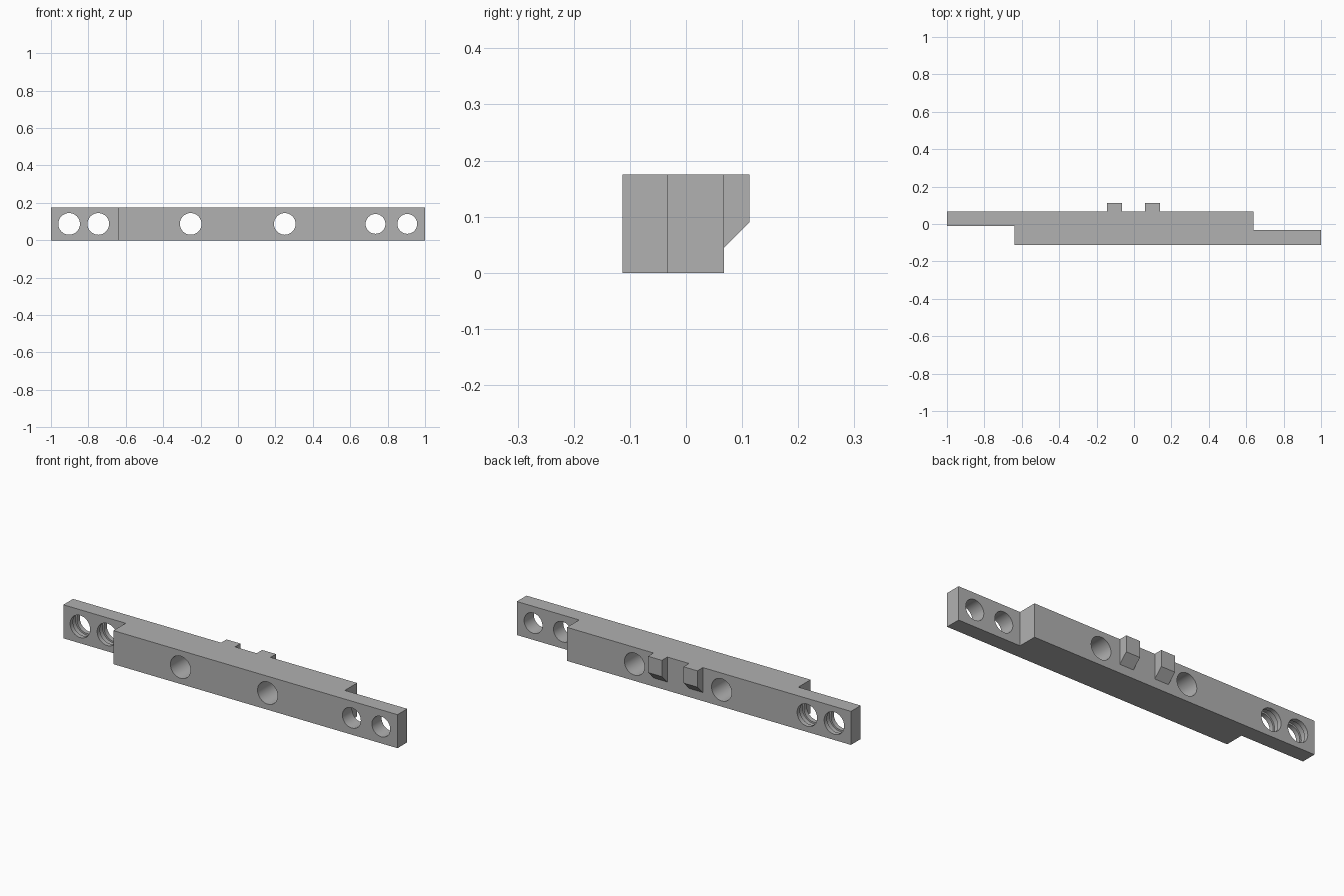
import bpy, bmesh, math
from mathutils import Matrix

if "Cube" in bpy.data.objects:
    bpy.data.objects.remove(bpy.data.objects["Cube"])

HEIGHT = 0.175
MID_Z = HEIGHT / 2
BACK, FRONT, TIP = 0.068, -0.113, 0.113

grey = bpy.data.materials.new("plain grey")
grey.diffuse_color = (0.44, 0.44, 0.44, 1)
grey.use_nodes = True
grey.node_tree.nodes["Principled BSDF"].inputs["Base Color"].default_value = grey.diffuse_color


def prism(name, points, offset):
    """Extrude a closed outline along an offset vector."""
    bm = bmesh.new()
    face = bm.faces.new([bm.verts.new(p) for p in points])
    ext = bmesh.ops.extrude_face_region(bm, geom=[face])
    moved = [v for v in ext["geom"] if isinstance(v, bmesh.types.BMVert)]
    bmesh.ops.translate(bm, verts=moved, vec=offset)
    bmesh.ops.recalc_face_normals(bm, faces=bm.faces)
    mesh = bpy.data.meshes.new(name)
    bm.to_mesh(mesh)
    bm.free()
    mesh.materials.append(grey)
    obj = bpy.data.objects.new(name, mesh)
    bpy.context.collection.objects.link(obj)
    return obj


def bore(target, x, radius, y0, y1):
    """Cut a round hole along y."""
    ring = [(x + radius * math.cos(a), y0, MID_Z + radius * math.sin(a))
            for a in (2 * math.pi * i / 32 for i in range(32))]
    cutter = prism("cutter", ring, (0, y1 - y0, 0))
    cutter.hide_render = True
    mod = target.modifiers.new("bore", "BOOLEAN")
    mod.operation, mod.solver, mod.object = "DIFFERENCE", "EXACT", cutter
    bpy.context.view_layer.objects.active = target
    bpy.ops.object.modifier_apply(modifier=mod.name)
    bpy.data.objects.remove(cutter)


# Stepped bar with a half-thickness lap at each end
outline = [(-1, -0.012), (-0.64, -0.012), (-0.64, FRONT), (1, FRONT),
           (1, -0.033), (0.64, -0.033), (0.64, BACK), (-1, BACK)]
bar = prism("lap_bar", [(x, y, 0) for x, y in outline], (0, 0, HEIGHT))

# Through holes
for x, r in ((-0.903, 0.058), (-0.747, 0.058), (-0.253, 0.058),
             (0.25, 0.058), (0.735, 0.053), (0.905, 0.053)):
    bore(bar, x, r, -0.2, 0.2)

# Internal grooves in the left lap holes
for x in (-0.903, -0.747):
    bore(bar, x, 0.067, 0.012, 0.044)

# Rear hooks with sloped undersides
for side, x in (("left", -0.145), ("right", 0.06)):
    hook = [(x, BACK, 0.045), (x, TIP, 0.09), (x, TIP, HEIGHT), (x, BACK, HEIGHT)]
    prism("rear_hook_" + side, hook, (0.08, 0, 0))

# Smooth hole walls, sharp edges elsewhere
bpy.ops.object.select_all(action="DESELECT")
bar.select_set(True)
bpy.context.view_layer.objects.active = bar
bpy.ops.object.shade_smooth_by_angle(angle=math.radians(30))
